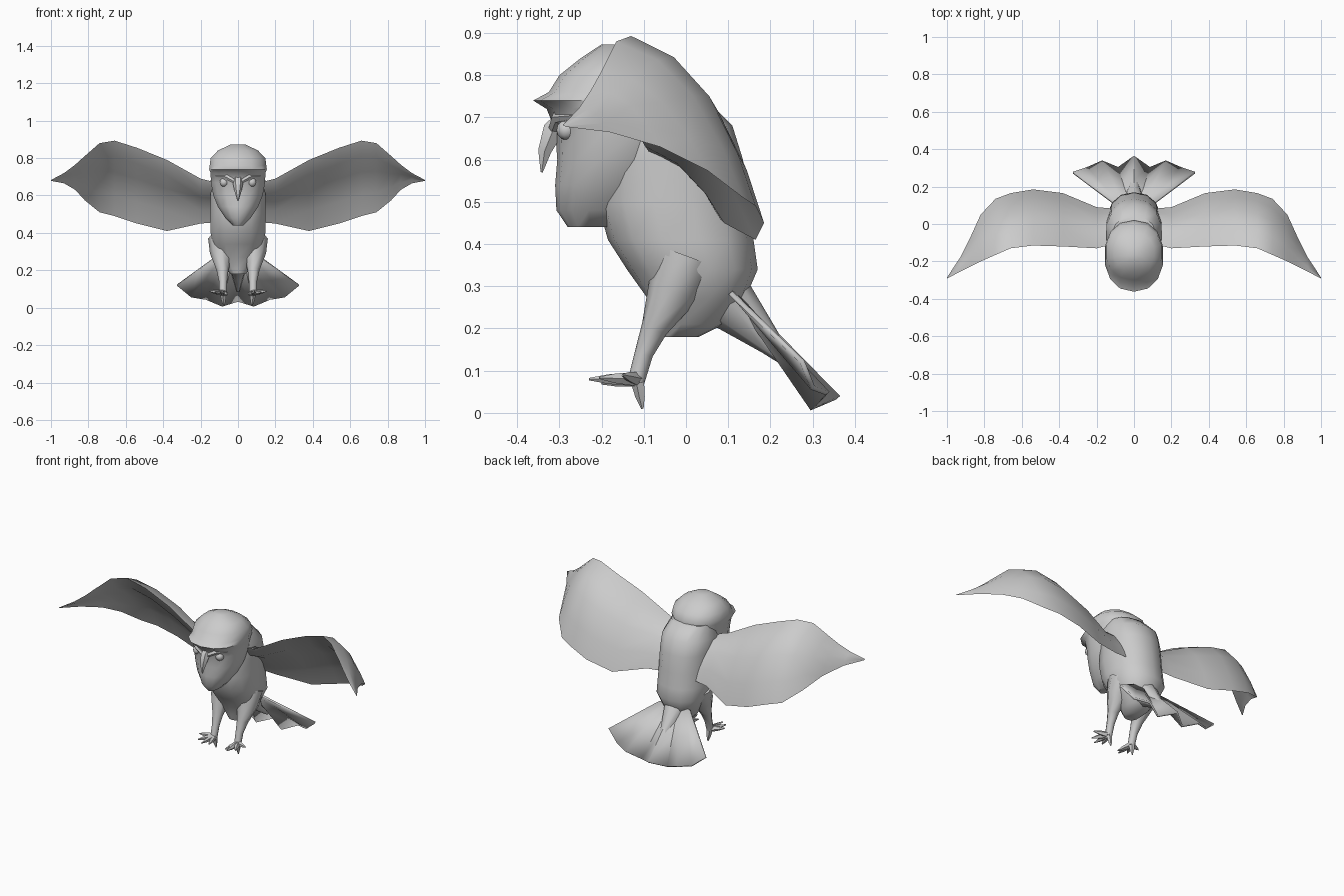
import bpy, bmesh
from math import sin, cos, pi
from mathutils import Vector

if "Cube" in bpy.data.objects:
    bpy.data.objects.remove(bpy.data.objects["Cube"])


def finish(name, bm, mirror=False, angle=0.8, thick=0):
    bmesh.ops.recalc_face_normals(bm, faces=bm.faces)
    me = bpy.data.meshes.new(name)
    bm.to_mesh(me)
    bm.free()
    ob = bpy.data.objects.new(name, me)
    bpy.context.collection.objects.link(ob)
    bpy.ops.object.select_all(action='DESELECT')
    bpy.context.view_layer.objects.active = ob
    ob.select_set(True)
    bpy.ops.object.shade_smooth_by_angle(angle=angle)
    if thick:
        s = ob.modifiers.new("thickness", 'SOLIDIFY')
        s.thickness = thick
        s.offset = -1
    if mirror:
        ob.modifiers.new("mirror", 'MIRROR')
    return ob


def loft(bm, rings):
    """Skin closed rings of equal length and cap both ends."""
    vs = [[bm.verts.new(p) for p in r] for r in rings]
    n = len(vs[0])
    for a, b in zip(vs, vs[1:]):
        for i in range(n):
            j = (i + 1) % n
            bm.faces.new((a[i], a[j], b[j], b[i]))
    bm.faces.new(vs[0])
    bm.faces.new(vs[-1])


def stack(name, levels, n=14, power=0.9):
    """Levels of (z, front y, back y, half width)."""
    def s(v):
        return (1 if v >= 0 else -1) * abs(v) ** power
    rings = []
    for z, yf, yb, w in levels:
        c, r = (yf + yb) / 2, (yb - yf) / 2
        rings.append([(w * s(sin(2 * pi * i / n)), c - r * s(cos(2 * pi * i / n)), z)
                      for i in range(n)])
    bm = bmesh.new()
    loft(bm, rings)
    return finish(name, bm)


def tube(bm, path, n=6):
    """Path of (x, y, z, radius)."""
    pts = [Vector(p[:3]) for p in path]
    rings = []
    for k, p in enumerate(pts):
        d = pts[min(k + 1, len(pts) - 1)] - pts[max(k - 1, 0)]
        q = d.to_track_quat('Z', 'Y')
        r = path[k][3]
        rings.append([p + q @ Vector((r * cos(2 * pi * i / n), r * sin(2 * pi * i / n), 0))
                      for i in range(n)])
    loft(bm, rings)


# Body and head
stack("body", [(0.18, -0.06, 0.03, 0.04), (0.21, -0.07, 0.09, 0.07), (0.27, -0.09, 0.14, 0.11),
               (0.34, -0.14, 0.17, 0.145), (0.41, -0.185, 0.16, 0.15), (0.50, -0.21, 0.15, 0.15),
               (0.60, -0.20, 0.135, 0.15), (0.68, -0.20, 0.11, 0.15), (0.75, -0.18, 0.04, 0.12)])
stack("head", [(0.44, -0.28, -0.14, 0.03), (0.48, -0.307, -0.10, 0.07), (0.54, -0.31, -0.06, 0.11),
               (0.60, -0.305, -0.03, 0.135), (0.67, -0.31, 0.01, 0.148), (0.72, -0.33, 0.02, 0.15),
               (0.74, -0.362, 0.02, 0.158), (0.76, -0.325, 0.02, 0.155), (0.80, -0.30, 0.0, 0.15),
               (0.84, -0.25, -0.05, 0.11), (0.873, -0.20, -0.12, 0.04)])

# Beak
bm = bmesh.new()
tube(bm, [(0, -0.28, 0.71, 0.02), (0, -0.315, 0.67, 0.028), (0, -0.335, 0.62, 0.018),
          (0, -0.342, 0.57, 0.003)])
finish("beak", bm)

# Eyes and brows
bm = bmesh.new()
bmesh.ops.create_uvsphere(bm, u_segments=10, v_segments=6, radius=0.024)
bmesh.ops.translate(bm, vec=(0.075, -0.283, 0.67), verts=bm.verts)
finish("eyes", bm, True)
bm = bmesh.new()
tube(bm, [(0.01, -0.315, 0.67, 0.012), (0.06, -0.305, 0.70, 0.015), (0.115, -0.26, 0.705, 0.008)])
finish("brows", bm, True)

# Wings: cambered sections of (x, leading y, z, trailing y, z, camber)
sections = [(0.08, -0.10, 0.66, 0.08, 0.46, 0.05), (0.20, -0.13, 0.69, 0.09, 0.45, 0.05),
            (0.38, -0.12, 0.79, 0.165, 0.41, 0.07), (0.54, -0.115, 0.855, 0.185, 0.45, 0.07),
            (0.66, -0.13, 0.893, 0.165, 0.49, 0.065), (0.74, -0.165, 0.88, 0.135, 0.51, 0.06),
            (0.82, -0.20, 0.81, 0.05, 0.575, 0.045), (0.87, -0.225, 0.765, -0.06, 0.63, 0.03),
            (0.93, -0.255, 0.72, -0.18, 0.665, 0.015), (1.0, -0.292, 0.682, -0.286, 0.678, 0.002)]
rings = []
for x, ly, lz, ty, tz, camber in sections:
    lead, trail = Vector((x, ly, lz)), Vector((x, ty, tz))
    d = trail - lead
    normal = Vector((0, -d.z, d.y)).normalized()
    thick = camber + 0.045 * max(0, 0.45 - x)

    def at(t, h):
        return lead + d * t + normal * h
    rings.append([at(0, 0), at(0.2, camber * 0.8), at(0.45, camber), at(0.75, camber * 0.6), at(1, 0),
                  at(0.75, camber * 0.6 - thick * 0.25), at(0.45, camber - thick * 0.6),
                  at(0.2, camber * 0.8 - thick * 0.9)])
bm = bmesh.new()
loft(bm, rings)
finish("wings", bm, True)

# Tail: pleated fan from a narrow root to alternating ridges and notches
half = [(0.085, 0.305, 0.025), (0.17, 0.34, 0.05), (0.25, 0.305, 0.075), (0.325, 0.28, 0.125)]
edge = [(-x, y, z) for x, y, z in reversed(half)] + [(0, 0.365, 0.04)] + half
bm = bmesh.new()
rows = []
for t in (0, 0.5, 1):
    row = []
    for i, e in enumerate(edge):
        root = Vector((-0.10 + 0.025 * i, 0.11, 0.30 - 0.003 * abs(i - 4)))
        p = root.lerp(Vector(e), t)
        if i % 2:
            p.z -= 0.012 * t
        row.append(bm.verts.new(p))
    rows.append(row)
for a, b in zip(rows, rows[1:]):
    for i in range(len(edge) - 1):
        bm.faces.new((a[i], a[i + 1], b[i + 1], b[i]))
finish("tail", bm, angle=0.5, thick=0.012)

# Rump wedge joining the body to the tail
bm = bmesh.new()
tube(bm, [(0, 0.03, 0.30, 0.10), (0, 0.11, 0.255, 0.065), (0, 0.20, 0.165, 0.03), (0, 0.28, 0.09, 0.008)], 8)
finish("rump", bm)

# Legs
bm = bmesh.new()
tube(bm, [(0.085, 0.0, 0.37, 0.075), (0.088, -0.03, 0.29, 0.062), (0.083, -0.075, 0.20, 0.032),
          (0.08, -0.10, 0.14, 0.022), (0.08, -0.118, 0.075, 0.02)], 8)
finish("legs", bm, True)

# Toes: three forward, one outward, one rear talon pointing down
bm = bmesh.new()
for tip in ((0.055, -0.20, 0.07), (0.085, -0.23, 0.08), (0.125, -0.205, 0.083), (0.155, -0.15, 0.09),
            (0.075, -0.103, 0.01)):
    start, end = Vector((0.08, -0.115, 0.08)), Vector(tip)
    mid = start.lerp(end, 0.6)
    tube(bm, [(*start, 0.018), (*mid, 0.012), (*end, 0.003)], 5)
finish("toes", bm, True)
